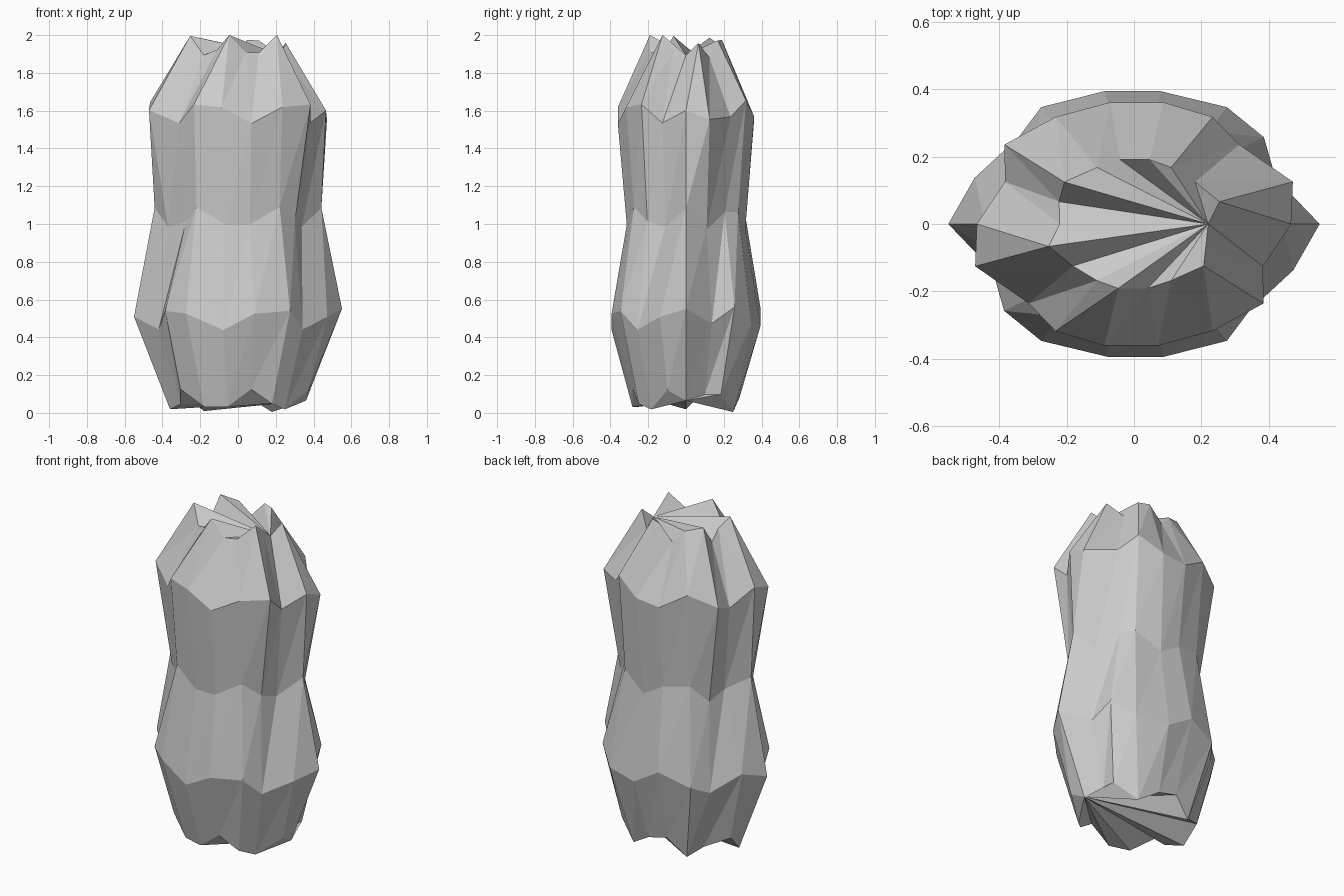
import bpy, bmesh
from math import sin, cos, tau

if "Cube" in bpy.data.objects:
    bpy.data.objects.remove(bpy.data.objects["Cube"])

SIDES = 18
# height and half-width of each ring, bottom to top
RINGS = [(0.065, 0.36), (0.5, 0.5), (1.03, 0.398), (1.593, 0.458), (1.94, 0.242)]


def ring_point(i, j):
    """Rippled oval: fluted in x, wavy in height, shifting phase each ring."""
    z, r = RINGS[j]
    t = tau * i / SIDES
    x = r * cos(t) * (1 + 0.12 * sin(6 * t + j))
    return (x, -0.8 * r * sin(t), z + 0.061 * sin(2 * i + j))


bm = bmesh.new()
rings = [[bm.verts.new(ring_point(i, j)) for i in range(SIDES)]
         for j in range(len(RINGS))]

# fluted wall
for lo, up in zip(rings, rings[1:]):
    for i in range(SIDES):
        n = (i + 1) % SIDES
        bm.faces.new((lo[i], up[i], lo[n]))
        bm.faces.new((lo[n], up[i], up[n]))

# fan-shaped end caps
for i in range(1, SIDES - 1):
    b, t = rings[0], rings[-1]
    bm.faces.new((b[0], b[i], b[i + 1]))
    bm.faces.new((t[0], t[i + 1], t[i]))

mesh = bpy.data.meshes.new("fluted_body")
bm.to_mesh(mesh)
bm.free()
body = bpy.data.objects.new("fluted_body", mesh)
bpy.context.collection.objects.link(body)
